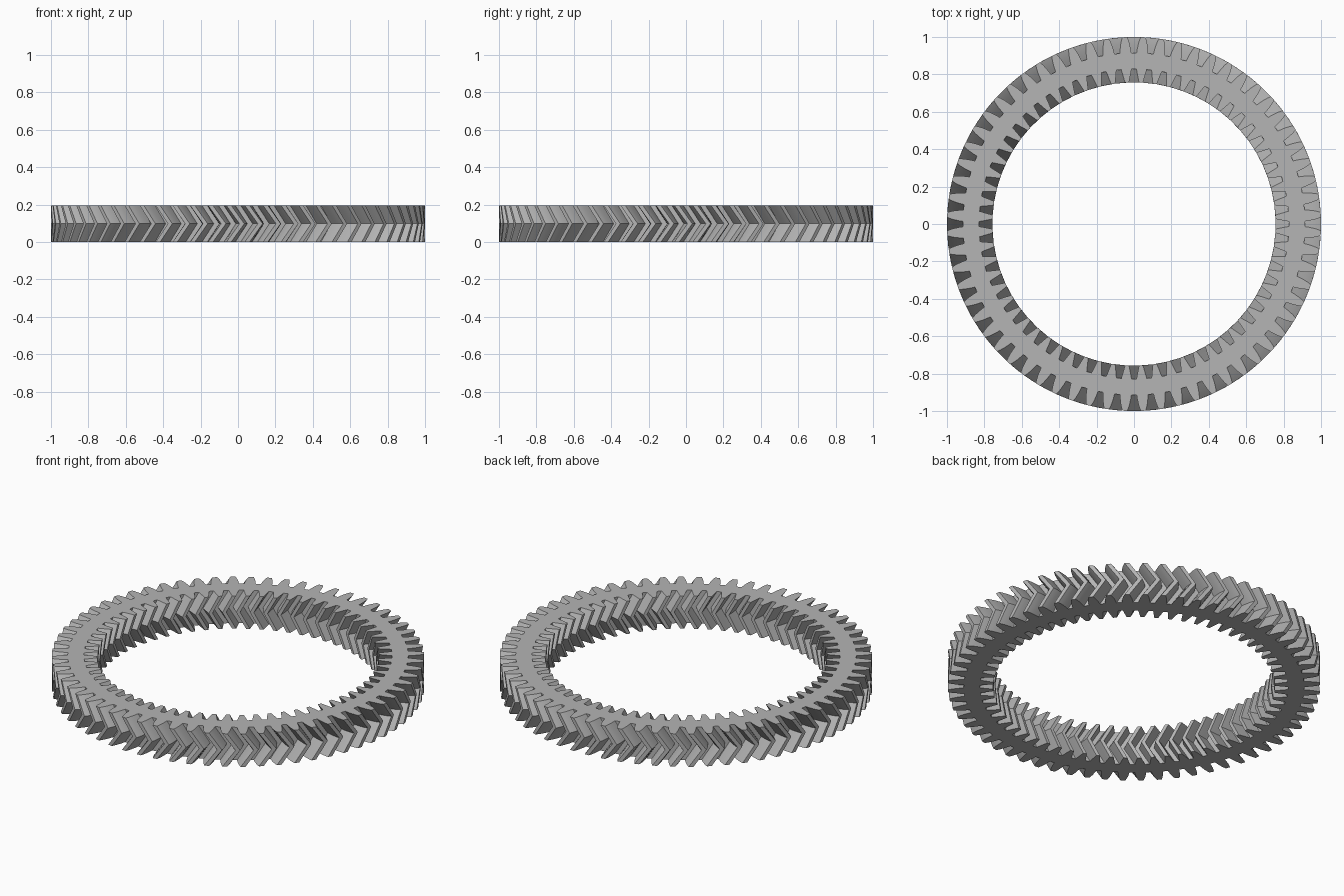
import bpy, bmesh, math

cube = bpy.data.objects.get("Cube")
if cube:
    bpy.data.objects.remove(cube)

HEIGHT = 0.195
TEETH_OUT, TEETH_IN = 64, 64
TWIST = 0.07  # angle the middle layer leads the two faces

steel = bpy.data.materials.new("steel grey")
steel.use_nodes = True
steel.diffuse_color = (0.46, 0.46, 0.46, 1)
steel.node_tree.nodes["Principled BSDF"].inputs["Base Color"].default_value = steel.diffuse_color


def gear_wall(bm, teeth, profile):
    """Herringbone wall; profile lists (half angle in pitches, radius). Returns bottom and top loops."""
    pitch = 2 * math.pi / teeth
    tooth = [(-a, r) for a, r in profile] + [(a, r) for a, r in reversed(profile)]
    loops = []
    for z, turn in ((0, 0), (HEIGHT / 2, TWIST), (HEIGHT, 0)):
        loop = []
        for i in range(teeth):
            for a, r in tooth:
                t = (i + 0.5 + a) * pitch + turn
                loop.append(bm.verts.new((r * math.cos(t), r * math.sin(t), z)))
        loops.append(loop)
    for low, high in zip(loops, loops[1:]):
        for i in range(len(low)):
            j = (i + 1) % len(low)
            bm.faces.new((low[i], low[j], high[j], high[i]))
    return loops[0], loops[-1]


# Curved tooth flanks, root to tip
outer_tooth = [(0.34, 0.915), (0.31, 0.935), (0.26, 0.96), (0.20, 0.982), (0.13, 1.0)]
inner_tooth = [(0.34, 0.828), (0.29, 0.81), (0.24, 0.79), (0.19, 0.773), (0.14, 0.757)]

bm = bmesh.new()
outer = gear_wall(bm, TEETH_OUT, outer_tooth)
inner = gear_wall(bm, TEETH_IN, inner_tooth)

# Flat faces between the two toothed walls
for out_loop, in_loop in zip(outer, inner):
    edges = []
    for loop in (out_loop, in_loop):
        edges += [bm.edges.get((loop[i - 1], loop[i])) for i in range(len(loop))]
    bmesh.ops.triangle_fill(bm, edges=edges, use_beauty=True)
bmesh.ops.recalc_face_normals(bm, faces=bm.faces)

mesh = bpy.data.meshes.new("ring_gear")
bm.to_mesh(mesh)
bm.free()
mesh.materials.append(steel)
gear = bpy.data.objects.new("ring_gear", mesh)
bpy.context.collection.objects.link(gear)
bpy.context.view_layer.objects.active = gear
gear.select_set(True)
bpy.ops.object.shade_smooth_by_angle(angle=math.radians(20))
